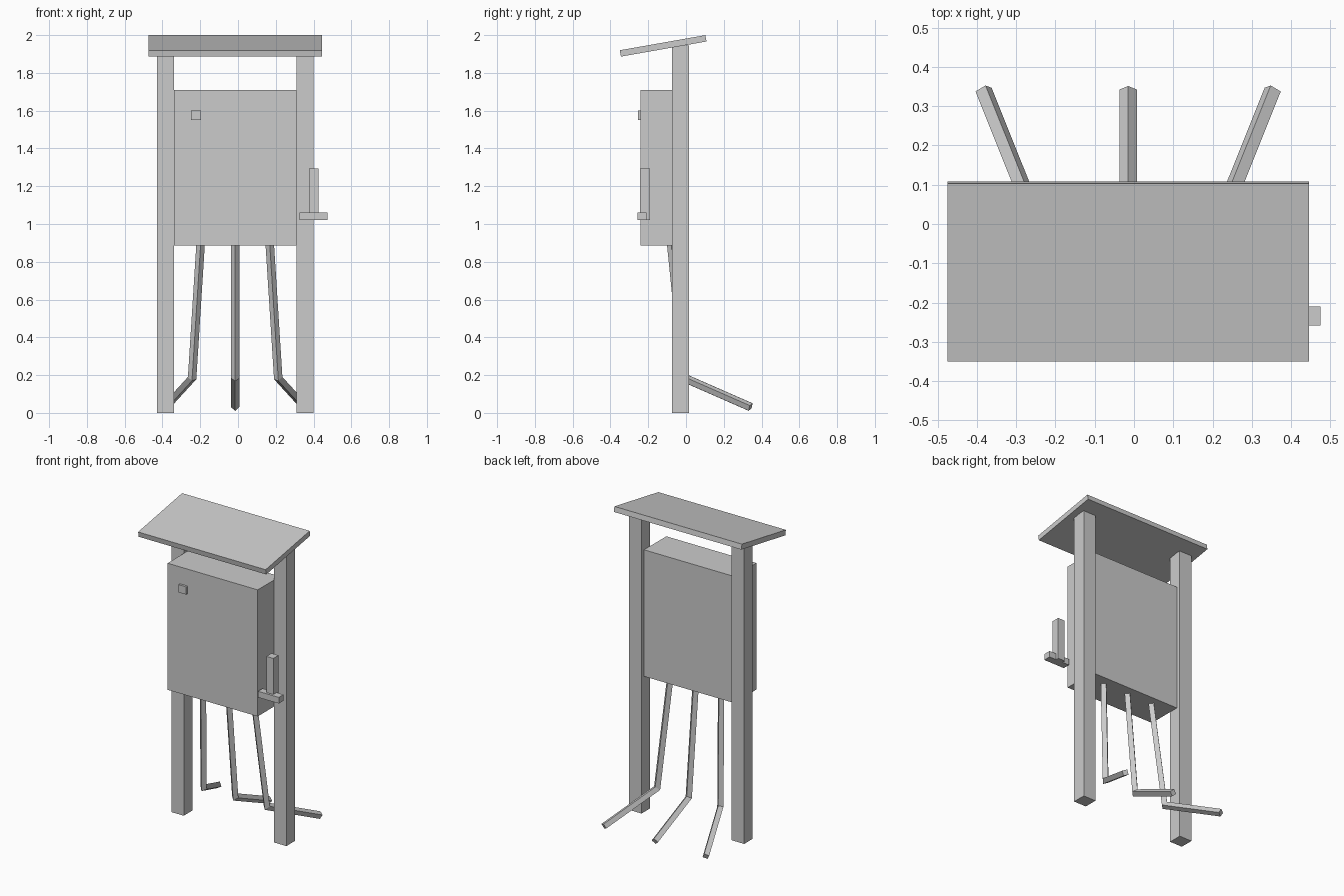
import bpy
import bmesh
from math import radians
from mathutils import Vector

cube = bpy.data.objects.get("Cube")
if cube:
    bpy.data.objects.remove(cube, do_unlink=True)

grey = bpy.data.materials.new("plain grey")
grey.use_nodes = True
GREY = (0.6, 0.6, 0.6, 1)
grey.diffuse_color = GREY
grey.node_tree.nodes["Principled BSDF"].inputs["Base Color"].default_value = GREY


def finish(name, bm):
    bmesh.ops.recalc_face_normals(bm, faces=bm.faces)
    mesh = bpy.data.meshes.new(name)
    bm.to_mesh(mesh)
    bm.free()
    mesh.materials.append(grey)
    obj = bpy.data.objects.new(name, mesh)
    bpy.context.collection.objects.link(obj)
    return obj


def box(name, low, high):
    low, high = Vector(low), Vector(high)
    bm = bmesh.new()
    bmesh.ops.create_cube(bm, size=1)
    for v in bm.verts:
        v.co = v.co * (high - low)
    obj = finish(name, bm)
    obj.location = (low + high) / 2
    return obj


def conduit(name, path, radius=0.0225):
    """Four-sided tube along a bent path, mitred at the bend."""
    pts = [Vector(p) for p in path]
    dirs = [(b - a).normalized() for a, b in zip(pts, pts[1:])]
    across = Vector((1, 0, 0))
    across = (across - dirs[0] * across.dot(dirs[0])).normalized()
    up = dirs[0].cross(across)
    ring = [pts[0] + o * radius for o in (across, up, -across, -up)]
    bm = bmesh.new()
    rings = [[bm.verts.new(p) for p in ring]]
    for i, d in enumerate(dirs):
        # Slide the ring along the segment to the next mitre plane
        normal = d + dirs[i + 1] if i + 1 < len(dirs) else d
        ring = [p + d * ((pts[i + 1] - p).dot(normal) / d.dot(normal)) for p in ring]
        rings.append([bm.verts.new(p) for p in ring])
    for a, b in zip(rings, rings[1:]):
        for k in range(4):
            n = (k + 1) % 4
            bm.faces.new((a[k], a[n], b[n], b[k]))
    bm.faces.new(rings[0])
    bm.faces.new(rings[-1])
    return finish(name, bm)


MID = -0.015  # centre line of posts, roof and cabinet

# Posts
for side, s in (("right", -1), ("left", 1)):
    x = MID + s * 0.37
    box(side + "_post", (x - 0.045, -0.073, 0), (x + 0.045, 0.015, 1.945))

# Sloping roof board
roof = box("roof", (MID - 0.46, -0.351, 1.926), (MID + 0.46, 0.109, 1.96))
roof.rotation_euler.x = radians(10)

# Cabinet, front knob and side switch lever
box("cabinet", (MID - 0.325, -0.24, 0.885), (MID + 0.325, -0.01, 1.71))
box("knob", (-0.25, -0.255, 1.55), (-0.195, -0.235, 1.6))
box("lever", (0.375, -0.243, 1.02), (0.425, -0.19, 1.295))
box("lever_crossbar", (0.325, -0.258, 1.02), (0.475, -0.21, 1.06))

# Bent conduits fanning out behind
for name, s in (("right", -1), ("middle", 0), ("left", 1)):
    conduit(name + "_conduit", [
        (MID + s * 0.182, -0.08, 0.91),
        (MID + s * 0.228, -0.007, 0.184),
        (MID + s * 0.368, 0.342, 0.031),
    ])
